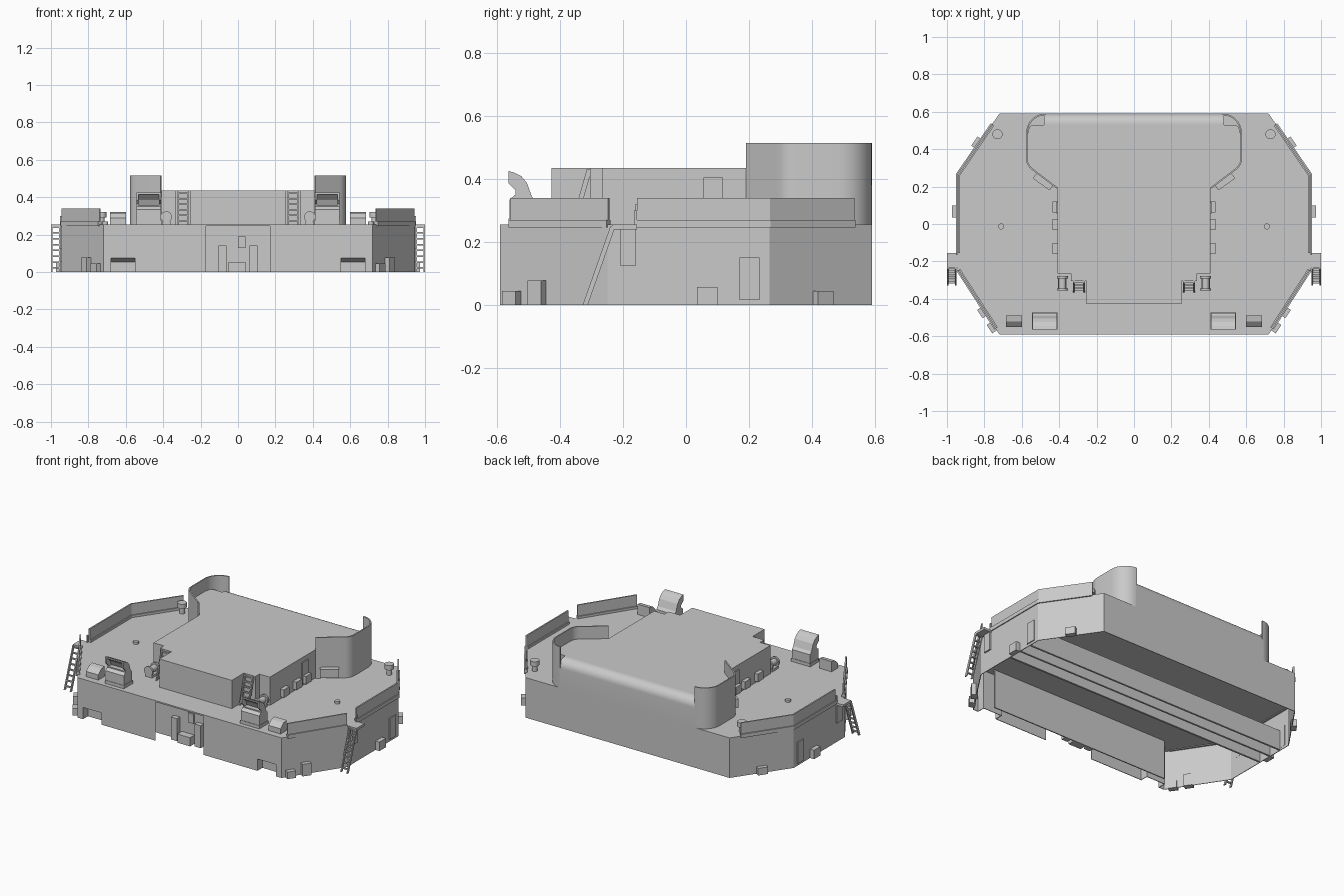
import bpy, bmesh, math
from mathutils import Vector, Matrix

if "Cube" in bpy.data.objects:
    bpy.data.objects.remove(bpy.data.objects["Cube"])

grey = bpy.data.materials.new("hull_grey")
grey.diffuse_color = (0.59, 0.59, 0.59, 1)
grey.use_nodes = True
grey.node_tree.nodes["Principled BSDF"].inputs["Base Color"].default_value = grey.diffuse_color
DECK, ROOF = 0.255, 0.435


def finish(name, bm, smooth=False):
    bmesh.ops.recalc_face_normals(bm, faces=bm.faces)
    me = bpy.data.meshes.new(name)
    bm.to_mesh(me)
    bm.free()
    me.materials.append(grey)
    ob = bpy.data.objects.new(name, me)
    bpy.context.collection.objects.link(ob)
    bpy.context.view_layer.objects.active = ob
    if smooth:
        bpy.ops.object.select_all(action='DESELECT')
        ob.select_set(True)
        bpy.ops.object.shade_smooth_by_angle(angle=math.radians(35))
    return ob


def prism(name, pts, lo, hi, axis='z', smooth=False, rear_round=0):
    """Extrude an outline: (x, y) along z, or (y, z) along x."""
    bm = bmesh.new()
    place = (lambda p, t: (p[0], p[1], t)) if axis == 'z' else (lambda p, t: (t, p[0], p[1]))
    a = [bm.verts.new(place(p, lo)) for p in pts]
    b = [bm.verts.new(place(p, hi)) for p in pts]
    bm.faces.new(a)
    bm.faces.new(b)
    for i in range(len(pts)):
        j = (i + 1) % len(pts)
        bm.faces.new((a[i], a[j], b[j], b[i]))
    if rear_round:
        back = max(p[1] for p in pts) - 0.001
        edges = [e for e in bm.edges if all(v.co.y > back and v.co.z > hi - 0.001 for v in e.verts)]
        bmesh.ops.recalc_face_normals(bm, faces=bm.faces)
        bmesh.ops.bevel(bm, geom=edges, offset=rear_round, segments=8, profile=0.5, affect='EDGES')
    return finish(name, bm, smooth)


def box(name, x0, x1, y0, y1, z0, z1):
    return prism(name, [(x0, y0), (x1, y0), (x1, y1), (x0, y1)], z0, z1)


def cylinder(name, loc, r, depth, axis='z', n=20):
    bm = bmesh.new()
    m = Matrix.Translation(loc)
    if axis == 'y':
        m = m @ Matrix.Rotation(math.pi / 2, 4, 'X')
    bmesh.ops.create_cone(bm, cap_ends=True, segments=n, radius1=r, radius2=r, depth=depth, matrix=m)
    return finish(name, bm, True)


def strip(name, path, thick, z0, z1, smooth=False):
    """Upright plate of even thickness following a plan path."""
    ps = [Vector(p) for p in path]
    left, right = [], []
    for i, p in enumerate(ps):
        d1 = (p - ps[i - 1]).normalized() if i else (ps[1] - p).normalized()
        d2 = (ps[i + 1] - p).normalized() if i < len(ps) - 1 else d1
        t = (d1 + d2).normalized()
        n = Vector((-t.y, t.x)) * (thick / 2 / max(0.3, t.dot(d1)))
        left.append(p + n)
        right.append(p - n)
    return prism(name, [tuple(p) for p in left + right[::-1]], z0, z1, 'z', smooth)


def cut(ob, cutter):
    mod = ob.modifiers.new("cut", 'BOOLEAN')
    mod.operation, mod.solver, mod.object = 'DIFFERENCE', 'EXACT', cutter
    bpy.context.view_layer.objects.active = ob
    bpy.ops.object.modifier_apply(modifier=mod.name)
    bpy.data.objects.remove(cutter)


def mirrored(half):
    return half + [(-x, y) for x, y in reversed(half)]


def flip(pts, s):
    return [(s * x, y) for x, y in pts]


def ladder(name, x0, x1, bottom, top, rungs):
    (yb, zb), (yt, zt) = bottom, top
    for k, x in enumerate((x0, x1 - 0.007)):
        prism(f"{name}_rail_{k}", [(yb, zb), (yb + 0.016, zb), (yt + 0.016, zt), (yt, zt)], x, x + 0.007, 'x')
    for i in range(rungs):
        f = (i + 0.7) / rungs
        y, z = yb + (yt - yb) * f + 0.003, zb + (zt - zb) * f
        box(f"{name}_rung_{i}", x0, x1, y, y + 0.010, z - 0.004, z + 0.004)


# Hollow thin-walled hull, open below, with a front doorway and notches
hull = prism("hull", mirrored([(0.72, -0.59), (0.945, -0.25), (0.945, 0.265), (0.72, 0.59)]), 0, DECK)
cut(hull, prism("inside", mirrored([(0.546, -0.586), (0.546, -0.536),
                                    (0.684, -0.536), (0.684, -0.586), (0.718, -0.586), (0.941, -0.249),
                                    (0.941, 0.264), (0.718, 0.586)]), -0.1, 0.25))
cut(hull, box("bay", -0.17, 0.17, -0.7, -0.57, -0.1, 0.246))
for s in (1, -1):
    cut(hull, prism("notch", [(-0.7, -0.1), (-0.54, -0.1), (-0.54, 0.055), (-0.59, 0.075), (-0.7, 0.075)],
                    *sorted((s * 0.55, s * 0.68)), 'x'))

# Inner bulkhead behind the front panels, with its fittings
box("front_bulkhead", -0.64, 0.64, -0.495, -0.488, 0, 0.252)
box("bay_step", -0.05, 0.04, -0.54, -0.49, 0, 0.055)
box("bay_panel", 0.0, 0.04, -0.505, -0.49, 0.13, 0.19)
for s in (1, -1):
    box("bay_locker", *sorted((s * 0.062, s * 0.105)), -0.525, -0.49, 0, 0.143)

# Cross beams under the deck
for i, y in enumerate((0.0, 0.09, 0.18)):
    box(f"cross_beam_{i}", -0.942, 0.942, y, y + 0.012, 0.003, 0.13)

# Deckhouse with rounded rear edge
house = [(0.255, -0.427), (0.255, -0.305), (0.337, -0.305), (0.337, -0.265), (0.41, -0.265),
         (0.41, 0.195), (0.545, 0.29), (0.565, 0.32), (0.57, 0.35), (0.57, 0.48), (0.56, 0.52),
         (0.535, 0.556), (0.515, 0.57), (0.48, 0.58), (0.48, 0.59)]
# keep the corner short of the bevel so the rear curve meets the screen walls
house = house[:11] + [(0.54, 0.53), (0.48, 0.53), (0.48, 0.59)]
prism("deckhouse", mirrored(house), 0.252, ROOF, 'z', True, rear_round=0.055)

# Curved screen walls
arc1 = [(0.503 + 0.07 * math.cos(a), 0.35 + 0.07 * math.sin(a))
        for a in [math.radians(-54 + 54 * i / 6) for i in range(7)]]
arc2 = [(0.473 + 0.1 * math.cos(a), 0.486 + 0.1 * math.sin(a))
        for a in [math.radians(90 * i / 10) for i in range(11)]]
screen = [(0.412, 0.193)] + arc1 + arc2

for s in (1, -1):
    side = "right" if s > 0 else "left"

    def sbox(name, x0, x1, y0, y1, z0, z1):
        return box(f"{side}_{name}", *sorted((s * x0, s * x1)), y0, y1, z0, z1)

    def sstrip(name, path, thick, z0, z1, smooth=False):
        return strip(f"{side}_{name}", flip(path, s), thick, z0, z1, smooth)

    sstrip("screen_wall", screen, 0.008, DECK, 0.515, True)
    sstrip("screen_locker", [(0.438, 0.198), (0.528, 0.262)], 0.045, 0.27, 0.325)

    # Bulwarks with thicker foot rails
    for name, path in (("front", [(0.738, -0.557), (0.939, -0.246)]),
                       ("rear", [(0.94, -0.155), (0.94, 0.265), (0.757, 0.532)])):
        sstrip(name + "_bulwark", path, 0.009, DECK, 0.34)
        sstrip(name + "_foot_rail", path, 0.022, 0.246, 0.27)

    # Side platform, bracket and boarding ladder
    sbox("platform", 0.93, 1.0, -0.235, -0.155, 0.24, DECK)
    sbox("platform_bracket", 0.94, 0.955, -0.21, -0.158, 0.125, 0.24)
    ladder(f"{side}_boarding_ladder", *sorted((s * 0.95, s * 1.0)), (-0.328, 0), (-0.24, 0.25), 8)
    sbox("ladder_post", 0.945, 0.952, -0.165, -0.155, DECK, 0.30)

    # Boxes and doors along the hull sides
    sbox("side_box", 0.94, 0.973, 0.035, 0.1, 0, 0.057)
    sbox("side_door", 0.94, 0.951, 0.17, 0.233, 0.015, 0.15)
    for name, (x, y), h in (("low", (0.757, -0.552), 0.045), ("tall", (0.808, -0.471), 0.077)):
        sstrip(name + "_front_box", [(x - 0.015, y - 0.022), (x + 0.015, y + 0.022)], 0.038, 0, h)
    sstrip("rear_box", [(0.856, 0.409), (0.822, 0.458)], 0.035, 0, 0.045)

    # Hooded air intake, open to the front
    xa, xb = sorted((s * 0.41, s * 0.545))
    hood = prism(f"{side}_intake_hood",
                 [(-0.56, DECK), (-0.56, 0.335), (-0.542, 0.35), (-0.542, 0.365), (-0.563, 0.385),
                  (-0.563, 0.425), (-0.545, 0.42), (-0.523, 0.409), (-0.505, 0.387),
                  (-0.49, 0.345), (-0.475, 0.33), (-0.475, DECK)], xa + 0.003, xb - 0.003, 'x')
    cut(hood, prism(f"{side}_opening", [(-0.6, 0.357), (-0.512, 0.357), (-0.525, 0.385), (-0.555, 0.415),
                                        (-0.6, 0.418)], xa + 0.012, xb - 0.012, 'x'))
    box(f"{side}_intake_base", xa, xb, -0.563, -0.472, DECK, 0.275)

    # Sloped deck locker
    prism(f"{side}_deck_locker", [(-0.55, DECK), (-0.55, 0.288), (-0.52, 0.315), (-0.488, 0.32),
                                  (-0.488, DECK)], *sorted((s * 0.6, s * 0.685)), 'x')

    # Cable reel and deckhouse ladder
    for y in (-0.35, -0.285):
        cylinder(f"{side}_reel_flange", (s * 0.383, y, 0.295), 0.03, 0.012, 'y')
    cylinder(f"{side}_reel_drum", (s * 0.383, -0.317, 0.295), 0.02, 0.06, 'y')
    sbox("reel_foot", 0.36, 0.406, -0.35, -0.285, DECK, 0.27)
    ladder(f"{side}_house_ladder", *sorted((s * 0.262, s * 0.325)), (-0.365, DECK), (-0.315, 0.43), 6)

    # Lockers and door on the deckhouse side
    for y in (-0.16, -0.032, 0.062):
        sbox("house_locker", 0.405, 0.435, y, y + 0.058, 0.27, 0.32)
    sbox("house_door", 0.405, 0.415, 0.055, 0.118, 0.27, 0.405)

    # Mushroom vent and low deck cap
    cylinder(f"{side}_vent_stem", (s * 0.73, 0.48, 0.275), 0.016, 0.04)
    cylinder(f"{side}_vent_cap", (s * 0.73, 0.48, 0.307), 0.027, 0.03)
    cylinder(f"{side}_deck_cap", (s * 0.71, -0.013, 0.26), 0.016, 0.02)
